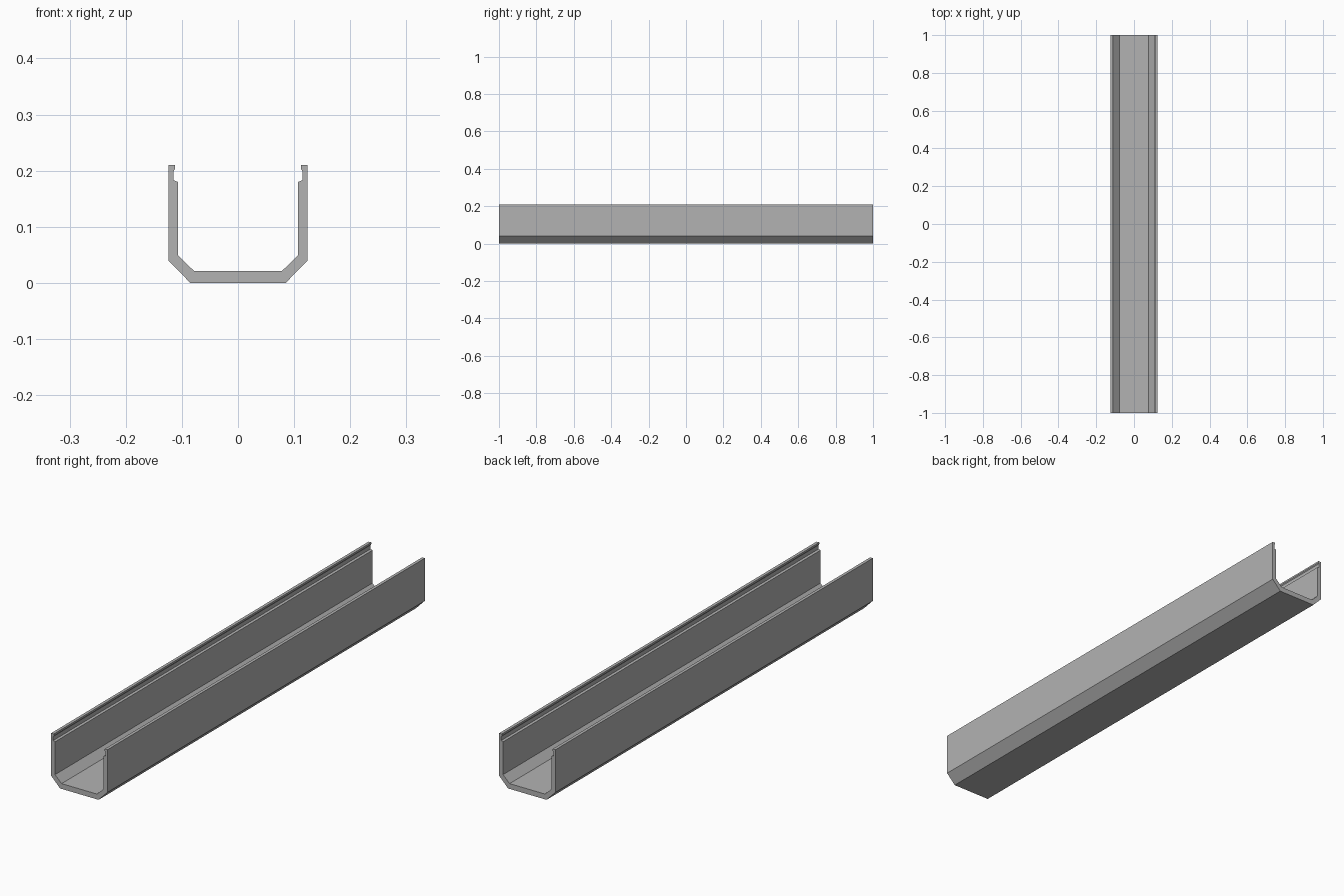
import bpy
import bmesh

cube = bpy.data.objects.get("Cube")
if cube:
    bpy.data.objects.remove(cube, do_unlink=True)

# Plain grey material
grey = bpy.data.materials.new("concrete_grey")
grey.use_nodes = True
colour = (0.45, 0.45, 0.45, 1)
grey.diffuse_color = colour
grey.node_tree.nodes["Principled BSDF"].inputs["Base Color"].default_value = colour

# Half cross-section: underside, outer wall, lip, cover ledge, inner wall, floor
half = [
    (0.085, 0), (0.124, 0.04), (0.124, 0.21),
    (0.112, 0.21), (0.112, 0.203), (0.115, 0.199), (0.115, 0.183),
    (0.107, 0.18), (0.107, 0.049), (0.078, 0.021),
]
profile = half + [(-x, z) for x, z in reversed(half)]

# Channel: the mirrored section extruded along its length
bm = bmesh.new()
section = bm.faces.new([bm.verts.new((x, -1, z)) for x, z in profile])
extruded = bmesh.ops.extrude_face_region(bm, geom=[section], use_keep_orig=True)
moved = [g for g in extruded["geom"] if isinstance(g, bmesh.types.BMVert)]
bmesh.ops.translate(bm, verts=moved, vec=(0, 2, 0))
bmesh.ops.recalc_face_normals(bm, faces=bm.faces)

mesh = bpy.data.meshes.new("drain_channel")
bm.to_mesh(mesh)
bm.free()
mesh.materials.append(grey)
channel = bpy.data.objects.new("drain_channel", mesh)
bpy.context.collection.objects.link(channel)
